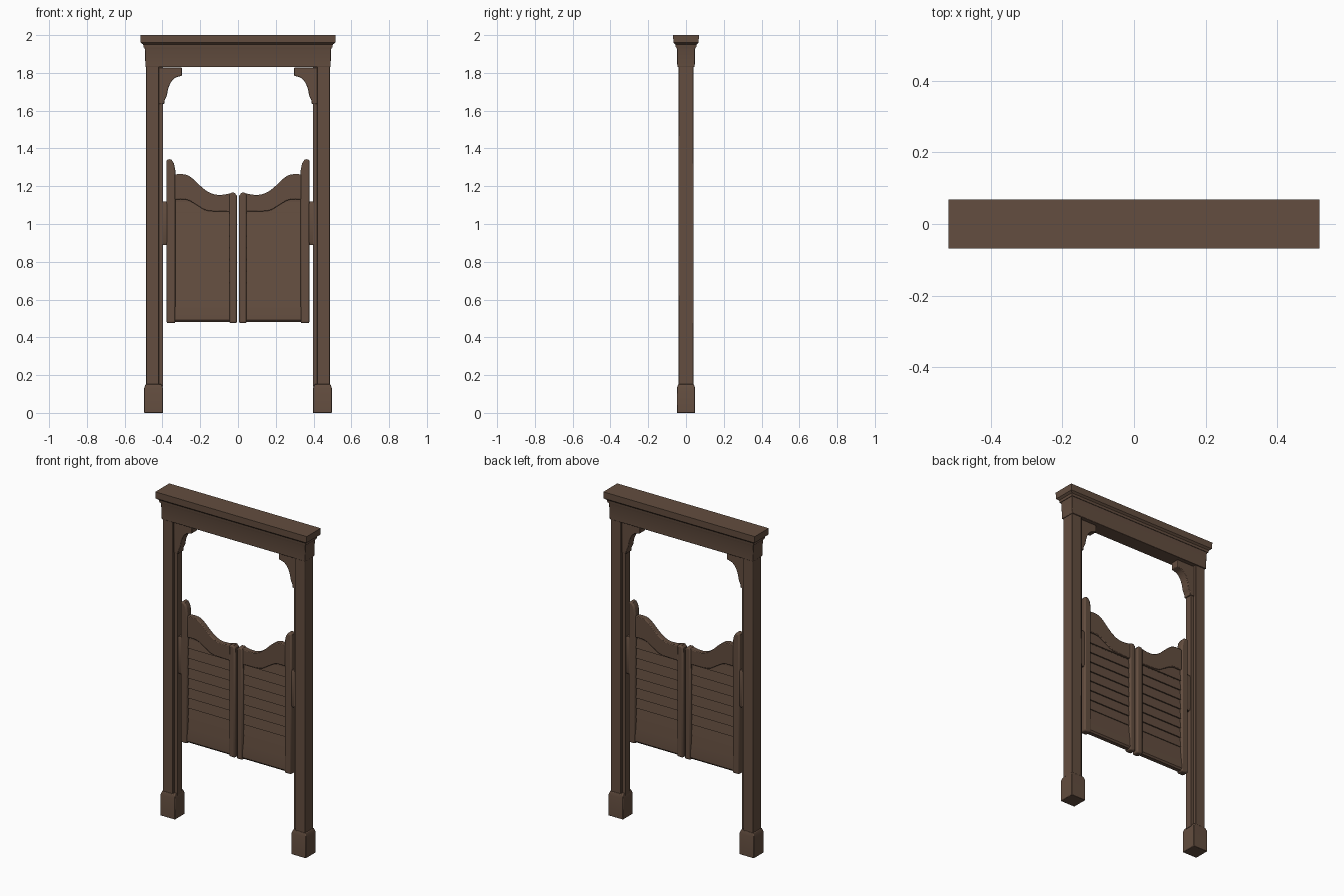
import bpy, bmesh

cube = bpy.data.objects.get("Cube")
if cube:
    bpy.data.objects.remove(cube, do_unlink=True)

wood = bpy.data.materials.new("dark_brown_wood")
wood.use_nodes = True
color = (0.125, 0.075, 0.05, 1)
wood.diffuse_color = color
bsdf = next(n for n in wood.node_tree.nodes if n.type == 'BSDF_PRINCIPLED')
bsdf.inputs["Base Color"].default_value = color
bsdf.inputs["Roughness"].default_value = 0.8


def finish(name, bm, bevel=0.0, segments=2):
    bmesh.ops.recalc_face_normals(bm, faces=bm.faces)
    mesh = bpy.data.meshes.new(name)
    bm.to_mesh(mesh)
    bm.free()
    mesh.materials.append(wood)
    ob = bpy.data.objects.new(name, mesh)
    bpy.context.collection.objects.link(ob)
    if bevel:
        mod = ob.modifiers.new("soft_edges", 'BEVEL')
        mod.width = bevel
        mod.segments = segments
        mod.limit_method = 'ANGLE'
        mod.angle_limit = 0.8
    bpy.ops.object.select_all(action='DESELECT')
    ob.select_set(True)
    bpy.context.view_layer.objects.active = ob
    bpy.ops.object.shade_smooth_by_angle(angle=0.6)
    return ob


def lofted_box(name, cx, rings, bevel=0.0):
    """Stack of rectangles (z, half width, half depth) joined into one solid."""
    bm = bmesh.new()
    loops = []
    for z, hx, hy in rings:
        loops.append([bm.verts.new((cx + sx * hx, sy * hy, z))
                      for sx, sy in ((-1, -1), (1, -1), (1, 1), (-1, 1))])
    for a, b in zip(loops, loops[1:]):
        for i in range(4):
            j = (i + 1) % 4
            bm.faces.new((a[i], a[j], b[j], b[i]))
    bm.faces.new(loops[0][::-1])
    bm.faces.new(loops[-1])
    return finish(name, bm, bevel)


def plank(name, side, outline, half_depth, bevel=0.0):
    """Outline in x, z (drawn for the +x side) extruded through y."""
    bm = bmesh.new()
    front = [bm.verts.new((side * x, -half_depth, z)) for x, z in outline]
    back = [bm.verts.new((side * x, half_depth, z)) for x, z in outline]
    bm.faces.new(front)
    bm.faces.new(back[::-1])
    for i in range(len(front)):
        j = (i + 1) % len(front)
        bm.faces.new((front[i], back[i], back[j], front[j]))
    return finish(name, bm, bevel)


def curve(points, steps=4):
    """Smooth path through the points."""
    p = [points[0]] + points + [points[-1]]
    out = []
    for a, b, c, d in zip(p, p[1:], p[2:], p[3:]):
        for k in range(steps):
            t = k / steps
            out.append(tuple(b[i] + t * (c[i] - a[i]) / 2
                             + t * t * (a[i] - 2.5 * b[i] + 2 * c[i] - d[i] / 2)
                             + t ** 3 * (3 * b[i] - a[i] - 3 * c[i] + d[i]) / 2
                             for i in (0, 1)))
    return out + [points[-1]]


# Header beam and crown moulding
lofted_box("header_beam", 0, [(1.83, .49, .046), (1.925, .493, .048),
                              (1.94, .497, .052)], .003)
lofted_box("crown_moulding", 0, [(1.935, .499, .054), (1.95, .502, .056),
                                 (1.96, .515, .067), (2.0, .517, .068)])

bracket = [(.42, 1.828), (.297, 1.828), (.297, 1.785)] + curve(
    [(.315, 1.78), (.335, 1.772), (.355, 1.75), (.37, 1.715), (.377, 1.68),
     (.388, 1.655), (.39, 1.635)]) + [(.42, 1.635)]
hinge_stile = [(.378, .475), (.378, 1.335), (.37, 1.345), (.352, 1.34),
               (.339, 1.32), (.332, 1.285), (.332, .475)]
meeting_stile = [(.046, .475), (.046, 1.155), (.036, 1.167), (.018, 1.165),
                 (.006, 1.15), (.006, .475)]
top_rail = curve([(.335, 1.263), (.28, 1.262), (.24, 1.24), (.18, 1.185),
                  (.13, 1.158), (.08, 1.155), (.04, 1.163)])
arch = curve([(.04, 1.065), (.16, 1.07), (.21, 1.095), (.27, 1.128), (.335, 1.13)])

for side, word in ((1, "left"), (-1, "right")):
    # Post, foot, jamb strip and corner bracket
    lofted_box(word + "_post", side * .452, [(.1, .034, .04), (1.84, .034, .04)], .003)
    lofted_box(word + "_post_foot", side * .447,
               [(0, .05, .048), (.13, .05, .048), (.152, .042, .042)], .003)
    lofted_box(word + "_jamb_strip", side * .409,
               [(.14, .011, .022), (1.84, .011, .022)])
    plank(word + "_corner_bracket", side, bracket, .026, .003)
    # Hinge leaf between post and door
    lofted_box(word + "_hinge_leaf", side * .388,
               [(.89, .012, .012), (.905, .012, .018),
                (1.105, .012, .018), (1.12, .012, .012)])
    # Door frame
    plank(word + "_hinge_stile", side, hinge_stile, .023, .008)
    plank(word + "_meeting_stile", side, meeting_stile, .023, .008)
    plank(word + "_top_rail", side, top_rail + arch, .017, .004)
    lofted_box(word + "_bottom_rail", side * .19,
               [(.482, .147, .012), (.492, .147, .02), (.53, .147, .019),
                (.575, .147, .014), (.632, .147, .008)])
    # Louvers, narrow at the top and overhanging on both faces
    for n in range(9):
        z = .632 + n * .0615
        top = min(z + .063, 1.14)
        if n == 8:
            plank(word + "_upper_panel", side,
                  [(.04, 1.06), (.335, 1.06), (.335, 1.145), (.04, 1.145)], .006)
        else:
            lofted_box(f"{word}_louver_{n + 1}", side * .19,
                       [(z, .147, .013), (top, .147, .005)])
